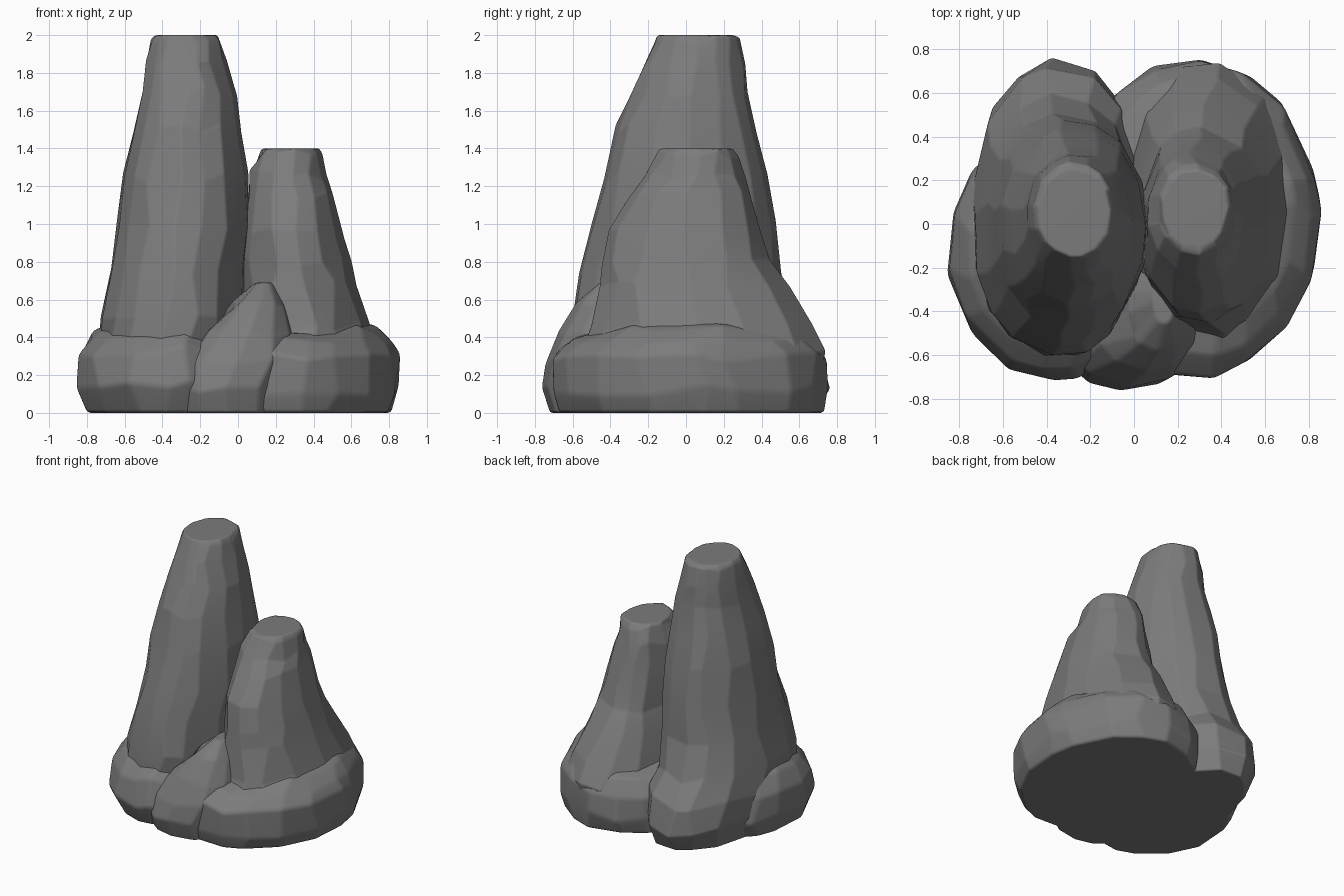
import bpy, bmesh, math, random

if "Cube" in bpy.data.objects:
    bpy.data.objects.remove(bpy.data.objects["Cube"])

stone = bpy.data.materials.new("grey stone")
stone.diffuse_color = (0.2, 0.2, 0.2, 1)
stone.use_nodes = True
stone.node_tree.nodes["Principled BSDF"].inputs["Base Color"].default_value = stone.diffuse_color


def rock(name, rings, sides, seed, rough=0.025, power=2.0):
    """Loft chipped rings given as (z, x0, x1, y0, y1), closed at both ends."""
    rnd = random.Random(seed)
    bm = bmesh.new()
    loops = []
    # each column keeps its own offset, so facets run up the rock
    cols = [(rnd.uniform(-0.2, 0.2), rnd.uniform(-rough, rough)) for _ in range(sides)]
    for i, (z, x0, x1, y0, y1) in enumerate(rings):
        end = i in (0, len(rings) - 1)
        loop = []
        for k, (turn, bump) in enumerate(cols):
            a = 2 * math.pi * (k + turn + rnd.uniform(-0.2, 0.2)) / sides
            c, s = math.cos(a), math.sin(a)
            r = (abs(c) ** power + abs(s) ** power) ** (-1 / power)
            r *= 1.01 + 0.4 * bump + rnd.uniform(-rough, rough) * 0.7
            dz = 0 if end else rnd.uniform(-0.03, 0.03)
            loop.append(bm.verts.new(((x0 + x1) / 2 + c * r * (x1 - x0) / 2,
                                      (y0 + y1) / 2 + s * r * (y1 - y0) / 2, z + dz)))
        loops.append(loop)
    for a, b in zip(loops, loops[1:]):
        for k in range(sides):
            n = (k + 1) % sides
            bm.faces.new((a[k], a[n], b[n], b[k]))
    bm.faces.new(loops[0][::-1])
    bm.faces.new(loops[-1])
    bmesh.ops.recalc_face_normals(bm, faces=bm.faces)
    me = bpy.data.meshes.new(name)
    bm.to_mesh(me)
    bm.free()
    me.materials.append(stone)
    me.polygons.foreach_set("use_smooth", [True] * len(me.polygons))
    ob = bpy.data.objects.new(name, me)
    bpy.context.collection.objects.link(ob)
    # worn edges with soft shading
    bev = ob.modifiers.new("worn edges", 'BEVEL')
    bev.width, bev.segments, bev.limit_method = 0.02, 2, 'ANGLE'
    bev.angle_limit = math.radians(8)
    ob.modifiers.new("soft facets", 'WEIGHTED_NORMAL')
    return ob


# tall spire on the left, with its foot spreading to the back
rock("tall_spire", [
    (0, -.69, .04, -.55, .68), (.15, -.75, .06, -.62, .75), (.34, -.75, .05, -.62, .71),
    (.5, -.73, .04, -.61, .58), (.75, -.68, .05, -.56, .51), (1.0, -.64, .06, -.50, .48),
    (1.25, -.61, .05, -.44, .43), (1.5, -.56, .02, -.37, .37), (1.7, -.51, -.01, -.29, .33),
    (1.85, -.49, -.06, -.22, .31), (1.97, -.46, -.09, -.17, .28), (2.0, -.44, -.11, -.15, .25)],
    15, 11, 0.025, 2.05)

# short spire on the right, flaring to a shoulder at the back
rock("short_spire", [
    (0, -.05, .70, -.50, .66), (.3, -.08, .77, -.55, .74), (.45, -.05, .71, -.50, .67),
    (.67, 0, .63, -.46, .55), (.8, .01, .60, -.44, .45), (.95, .02, .56, -.41, .40),
    (1.15, .05, .50, -.31, .35), (1.26, .06, .47, -.22, .32), (1.37, .11, .45, -.14, .28),
    (1.4, .13, .43, -.11, .25)], 13, 9)

# boulders around the foot
rock("right_base", [
    (0, -.28, .81, -.67, .72), (.12, -.31, .85, -.71, .755), (.3, -.30, .85, -.70, .74),
    (.39, -.2, .81, -.61, .68), (.45, -.02, .74, -.47, .57), (.48, .08, .66, -.35, .42)],
    17, 2, 0.02, 1.97)
rock("left_base", [
    (0, -.80, .08, -.65, .40), (.14, -.86, .12, -.72, .45), (.33, -.85, .1, -.67, .42),
    (.42, -.77, .0, -.58, .35), (.47, -.68, -.1, -.45, .2)], 15, 7, 0.02, 1.95)
rock("front_boulder", [
    (0, -.34, .25, -.72, -.2), (.12, -.35, .27, -.76, -.2), (.28, -.30, .30, -.74, -.2),
    (.42, -.17, .29, -.67, -.2), (.57, -.02, .25, -.58, -.2), (.69, .09, .19, -.46, -.24)],
    12, 5, 0.02, 2.2)
